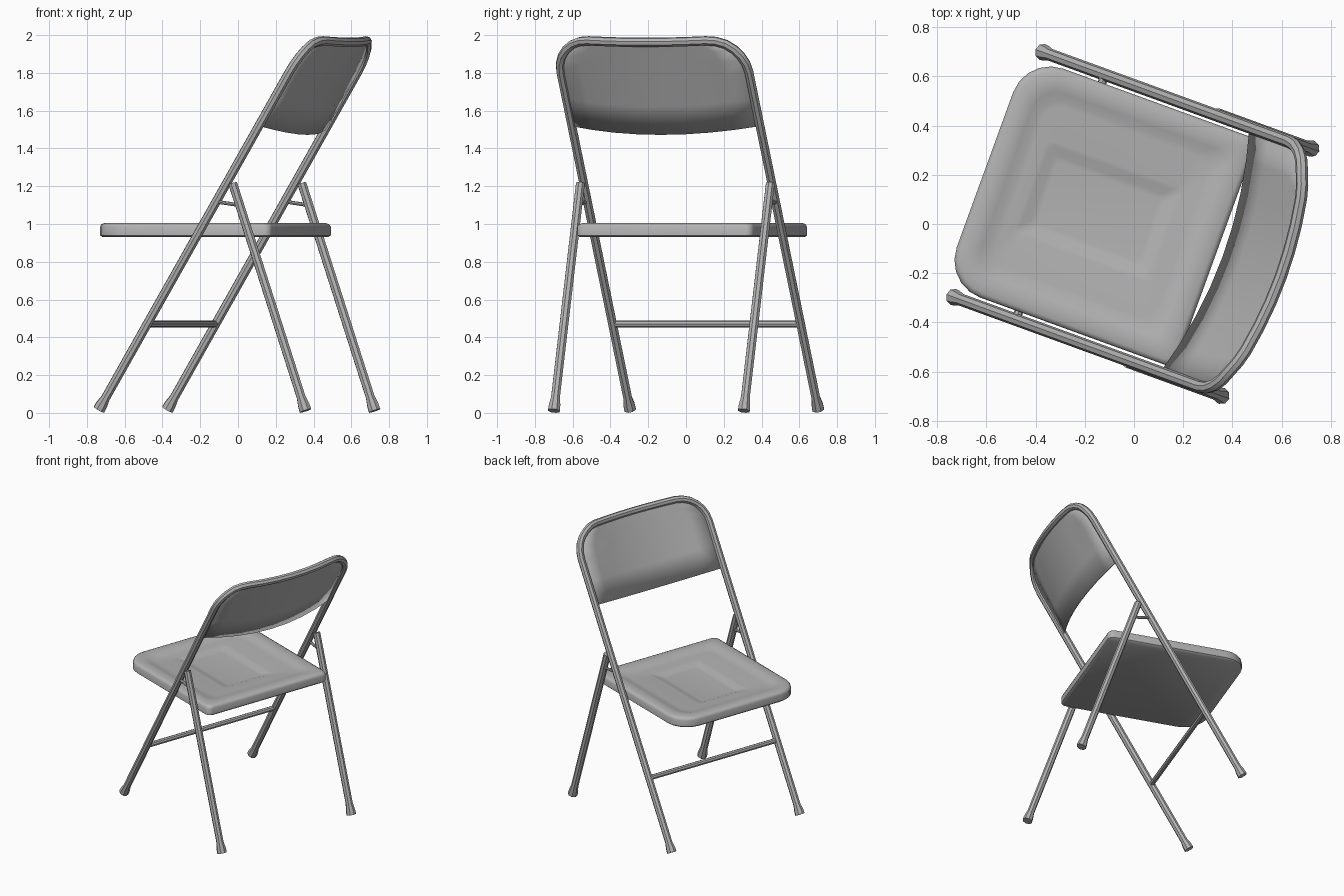
import bpy, bmesh, math
from mathutils import Vector

if "Cube" in bpy.data.objects:
    bpy.data.objects.remove(bpy.data.objects["Cube"])

TURN = math.radians(-20)     # whole chair is turned about the vertical
SIDE = 0.53                  # half distance between the leg tubes
FOOT = Vector((-0.59, 0, 0.018))
UP = Vector((0.514, 0, 0.857))     # direction of the leaning back frame
BACK = Vector((0.857, 0, -0.514))  # normal of the leaning back frame
TOP, CORNER = 2.283, 0.2           # frame length and corner radius

metal = bpy.data.materials.new("grey_metal")
metal.use_nodes = True
metal.diffuse_color = (0.45, 0.45, 0.45, 1)
metal.node_tree.nodes["Principled BSDF"].inputs["Base Color"].default_value = (0.45, 0.45, 0.45, 1)


def finish(obj, angle=40):
    bpy.ops.object.select_all(action='DESELECT')
    obj.select_set(True)
    bpy.context.view_layer.objects.active = obj
    if obj.type == 'CURVE':
        bpy.ops.object.convert(target='MESH')
        obj = bpy.context.view_layer.objects.active
    obj.data.materials.clear()
    obj.data.materials.append(metal)
    obj.rotation_euler.z = TURN
    bpy.ops.object.shade_smooth_by_angle(angle=math.radians(angle))
    return obj


def tube(name, points, radius, flares=()):
    """Round tube along points; flares maps a point index to a radius factor."""
    curve = bpy.data.curves.new(name, 'CURVE')
    curve.dimensions = '3D'
    curve.bevel_depth = radius
    curve.bevel_resolution = 2
    curve.use_fill_caps = True
    spline = curve.splines.new('POLY')
    spline.points.add(len(points) - 1)
    for i, p in enumerate(points):
        spline.points[i].co = (*p, 1)
        spline.points[i].radius = dict(flares).get(i, 1)
    obj = bpy.data.objects.new(name, curve)
    bpy.context.collection.objects.link(obj)
    return finish(obj)


def mesh_object(name, bm):
    bmesh.ops.recalc_face_normals(bm, faces=bm.faces)
    mesh = bpy.data.meshes.new(name)
    bm.to_mesh(mesh)
    bm.free()
    obj = bpy.data.objects.new(name, mesh)
    bpy.context.collection.objects.link(obj)
    return obj


def on_frame(y, s, bow=0):
    return FOOT + UP * s + BACK * bow + Vector((0, y, 0))


def tube_bow(y):
    return 0.05 * max(0, 1 - (y / 0.42) ** 2)


# Back frame: one bent tube forming the front legs and the top of the back
half = [(SIDE, 0), (SIDE, 0.03), (SIDE, 0.07), (SIDE, 1.0)]
for i in range(7):
    a = math.radians(15 * i)
    half.append((SIDE - CORNER + CORNER * math.cos(a), TOP - CORNER + CORNER * math.sin(a)))
half += [(0.22, TOP), (0.11, TOP)]
outline = half + [(0, TOP)] + [(-y, s) for y, s in reversed(half)]
last = len(outline) - 1
path = [on_frame(y, s + (0.3 * tube_bow(y) if s > 2.2 else 0), tube_bow(y)) for y, s in outline]
tube("back_frame", path, 0.025, {0: 1.35, 1: 1.3, last: 1.35, last - 1: 1.3})

# Backrest: a thin bowed sheet filling the top of the frame
bm = bmesh.new()
BOTTOM, COLS = 1.753, 8
levels = [BOTTOM, 1.92, TOP - CORNER] + [TOP - CORNER + CORNER * math.sin(math.radians(a)) for a in (22, 45, 68, 90)]
rows = []
for s in levels:
    rise = max(0, s - TOP + CORNER)
    w = SIDE - CORNER + math.sqrt(max(0, CORNER ** 2 - rise ** 2))
    t = (s - BOTTOM) / (TOP - BOTTOM)
    row = []
    for c in range(COLS + 1):
        y = w * (2 * c / COLS - 1)
        bow = (1 - t) * 0.09 * (1 - (y / SIDE) ** 2) + t * tube_bow(y)
        row.append(bm.verts.new(on_frame(y, s, bow)))
    rows.append(row)
for low, high in zip(rows, rows[1:]):
    for c in range(COLS):
        bm.faces.new((low[c], low[c + 1], high[c + 1], high[c]))
backrest = mesh_object("backrest", bm)
sheet = backrest.modifiers.new("thickness", 'SOLIDIFY')
sheet.thickness = 0.01
sheet.offset = 0
finish(backrest)


def seat_ring(bm, x0, x1, w, r_front, r_rear, z):
    """Rounded rectangle loop with larger corners at the front."""
    ring = []
    for sx, sy, start in ((1, 1, 0), (-1, 1, 90), (-1, -1, 180), (1, -1, 270)):
        r = r_rear if sx > 0 else r_front
        cx = x1 - r if sx > 0 else x0 + r
        for k in range(6):
            a = math.radians(start + 18 * k)
            ring.append(bm.verts.new((cx + r * math.cos(a), sy * (w - r) + r * math.sin(a), z)))
    return ring


# Seat: stacked loops giving a rolled rim, a dish and a sunken centre panel
bm = bmesh.new()
F, R, W = -0.645, 0.355, 0.495
loops = []
for inset, z in ((0.012, 0.93), (0, 0.94), (0, 0.985), (0.006, 0.998), (0.02, 1.005),
                 (0.075, 1.003), (0.095, 0.997), (0.125, 0.988), (0.15, 0.985)):
    loops.append(seat_ring(bm, F + inset, R - inset, W - inset,
                           max(0.06, 0.16 - inset * 0.6), 0.04 + inset * 0.2, z))
for inset, z in ((0, 0.985), (0.02, 0.981), (0.05, 0.97), (0.07, 0.967)):
    loops.append(seat_ring(bm, -0.45 + inset, 0.14 - inset, 0.205 - inset, 0.025, 0.025, z))
for a, b in zip(loops, loops[1:]):
    n = len(a)
    for i in range(n):
        j = (i + 1) % n
        bm.faces.new((a[i], a[j], b[j], b[i]))
bm.faces.new(loops[0])
bm.faces.new(loops[-1])
finish(mesh_object("seat", bm))

# Rear legs with flared feet, and the short links to the back frame
foot, head = Vector((0.575, 0, 0.011)), Vector((0.165, 0, 1.215))
for side, sign in (("left", 1), ("right", -1)):
    off = Vector((0, sign * (SIDE + 0.005), 0))
    pts = [foot.lerp(head, t) + off for t in (0, 0.025, 0.06, 1)]
    tube("rear_leg_" + side, pts, 0.025, {0: 1.35, 1: 1.3})
    tube("link_" + side, [Vector((0.06, 0, 1.12)) + off, Vector((0.2, 0, 1.1)) + off], 0.01)

# Crossbar between the front legs
tube("front_crossbar", [on_frame(-SIDE, 0.528), on_frame(SIDE, 0.528)], 0.018)
